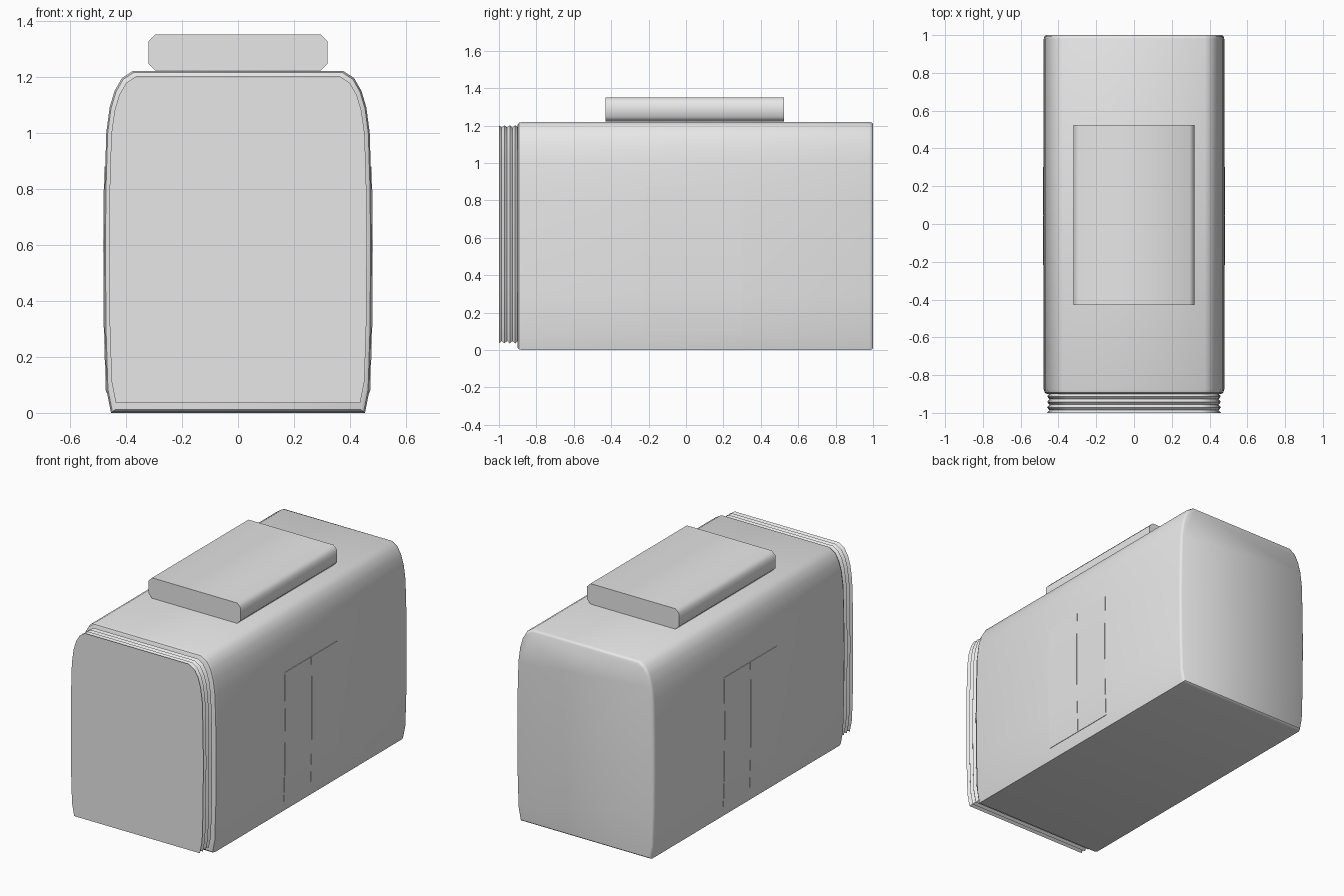
import bpy, bmesh
from math import radians

cube = bpy.data.objects.get("Cube")
if cube:
    bpy.data.objects.remove(cube, do_unlink=True)

grey = bpy.data.materials.new("light grey")
grey.use_nodes = True
grey.diffuse_color = (0.8, 0.8, 0.8, 1)
grey.node_tree.nodes["Principled BSDF"].inputs["Base Color"].default_value = (0.8, 0.8, 0.8, 1)

HEIGHT, HALF = 1.22, 0.478
# Right half of the carriage cross-section, bottom to top
SECTION = [(0.453, 0.0), (0.469, 0.08), (0.476, 0.3), (HALF, 0.6), (0.476, 0.8),
           (0.47, 1.0), (0.458, 1.09), (0.44, 1.15), (0.414, 1.195), (0.375, HEIGHT)]


def loft(name, rings, angle=40):
    """Skin closed rings of 3D points and cap both ends."""
    bm = bmesh.new()
    loops = [[bm.verts.new(p) for p in ring] for ring in rings]
    for a, b in zip(loops, loops[1:]):
        for i in range(len(a)):
            j = (i + 1) % len(a)
            bm.faces.new((a[i], a[j], b[j], b[i]))
    bm.faces.new(loops[0])
    bm.faces.new(loops[-1])
    bmesh.ops.recalc_face_normals(bm, faces=bm.faces)
    mesh = bpy.data.meshes.new(name)
    bm.to_mesh(mesh)
    bm.free()
    obj = bpy.data.objects.new(name, mesh)
    bpy.context.collection.objects.link(obj)
    mesh.materials.append(grey)
    bpy.ops.object.select_all(action='DESELECT')
    obj.select_set(True)
    bpy.context.view_layer.objects.active = obj
    bpy.ops.object.shade_smooth_by_angle(angle=radians(angle))
    return obj


def ring(y, inset=0.0, floor=0.0):
    """Full carriage section at y, shrunk inwards, with a raised floor."""
    sx = 1 - inset / HALF
    sz = (HEIGHT - inset - floor) / HEIGHT
    half = [(x * sx, floor + z * sz) for x, z in SECTION]
    outline = half + [(-x, z) for x, z in reversed(half)]
    return [(x, y, z) for x, z in outline]


def width_at(z):
    for (x0, z0), (x1, z1) in zip(SECTION, SECTION[1:]):
        if z0 <= z <= z1:
            return x0 + (x1 - x0) * (z - z0) / (z1 - z0)


# Carriage body with softened ends
loft("carriage_body", [ring(-0.9, 0.016, 0.012), ring(-0.893, 0.005, 0.004),
                       ring(-0.875), ring(0.98), ring(0.994, 0.004, 0.004),
                       ring(1.0, 0.012, 0.01)])

# Pleated gangway at the front
pleats = []
for i in range(8):
    inset = 0.018 if i % 2 == 0 else 0.03
    pleats.append(ring(-1 + i * 0.0145, inset, inset + 0.018))
loft("gangway_bellows", pleats, 30)

# Roof unit with chamfered long edges
C, W, LOW, TOP = 0.025, 0.32, 1.222, 1.35
half = [(W - C, LOW), (W, LOW + C), (W, TOP - C), (W - C, TOP)]
outline = half + [(-x, z) for x, z in reversed(half)]
loft("roof_unit", [[(x, y, z) for x, z in outline] for y in (-0.43, 0.525)], 50)

# Double sliding doors on both sides, following the wall curve
heights = [0.072, 0.08, 0.3, 0.6, 0.8, 0.88]
for side, sign in (("left", 1), ("right", -1)):
    for leaf, y0, y1 in (("front", -0.218, 0.043), ("rear", 0.046, 0.302)):
        outer = [(sign * (width_at(z) + 0.003), z) for z in heights]
        inner = [(sign * (width_at(z) - 0.005), z) for z in reversed(heights)]
        loft(f"{side}_{leaf}_door",
             [[(x, y, z) for x, z in outer + inner] for y in (y0, y1)], 30)
